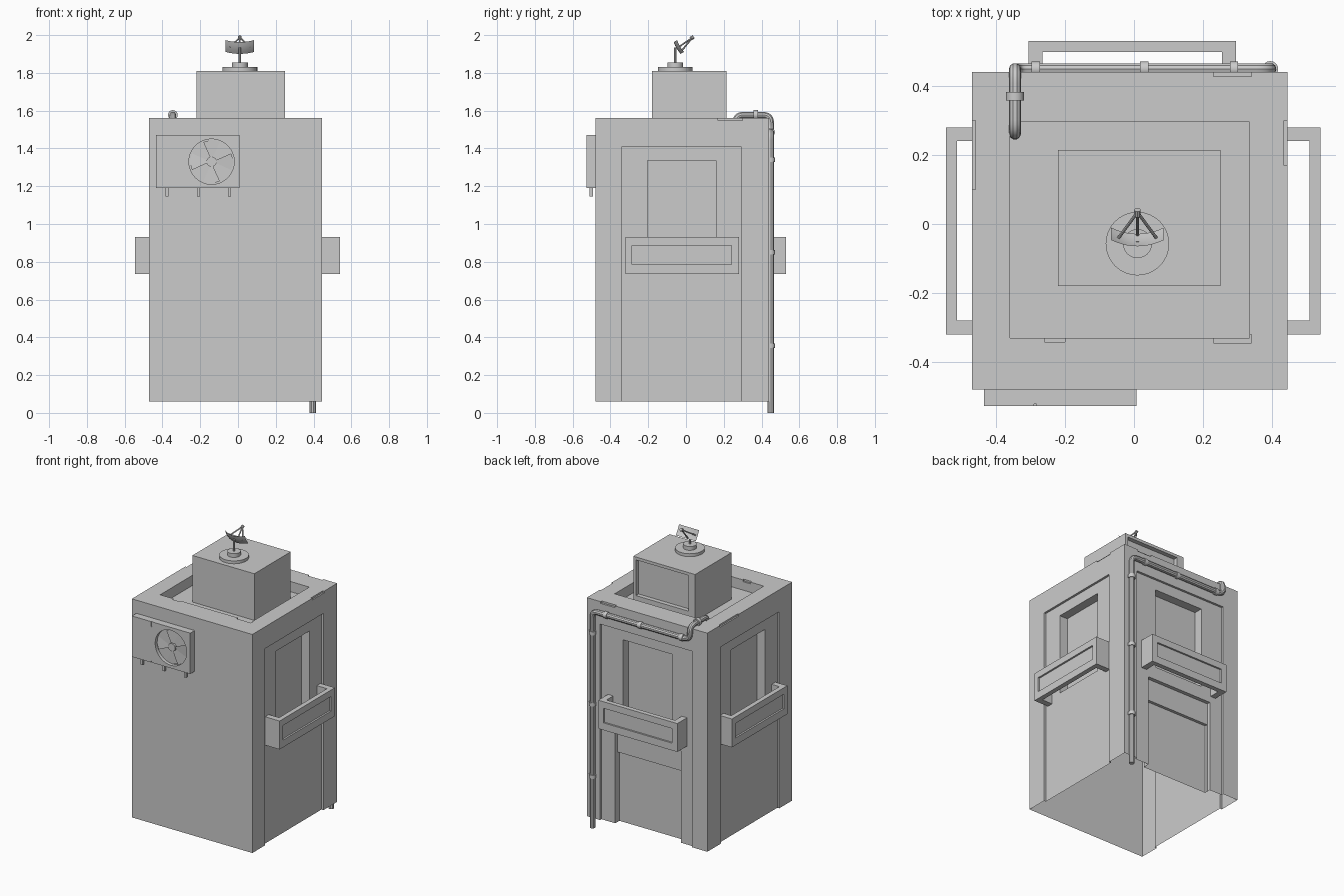
import bpy, bmesh, math
from mathutils import Vector, Matrix

if "Cube" in bpy.data.objects:
    bpy.data.objects.remove(bpy.data.objects["Cube"])


def new_object(name, bm):
    bmesh.ops.recalc_face_normals(bm, faces=bm.faces)
    me = bpy.data.meshes.new(name)
    bm.to_mesh(me)
    bm.free()
    ob = bpy.data.objects.new(name, me)
    bpy.context.collection.objects.link(ob)
    return ob


def box(name, x0, x1, y0, y1, z0, z1):
    bm = bmesh.new()
    m = Matrix.Translation(((x0 + x1) / 2, (y0 + y1) / 2, (z0 + z1) / 2)) @ Matrix.Diagonal((x1 - x0, y1 - y0, z1 - z0, 1))
    bmesh.ops.create_cube(bm, size=1, matrix=m)
    return new_object(name, bm)


def rod(name, a, b, r, seg=16):
    a, b = Vector(a), Vector(b)
    d = b - a
    bm = bmesh.new()
    m = Matrix.Translation((a + b) / 2) @ d.to_track_quat('Z', 'Y').to_matrix().to_4x4()
    bmesh.ops.create_cone(bm, cap_ends=True, segments=seg, radius1=r, radius2=r, depth=d.length, matrix=m)
    ob = new_object(name, bm)
    if seg > 8:
        smooth(ob)
    return ob


def activate(ob):
    bpy.ops.object.select_all(action='DESELECT')
    ob.select_set(True)
    bpy.context.view_layer.objects.active = ob


def smooth(ob):
    activate(ob)
    bpy.ops.object.shade_smooth_by_angle(angle=math.radians(35))


def cut_with(ob, cutter):
    cutter.hide_render = True
    mod = ob.modifiers.new("cut", 'BOOLEAN')
    mod.operation = 'DIFFERENCE'
    mod.solver = 'EXACT'
    mod.object = cutter
    activate(ob)
    bpy.ops.object.modifier_apply(modifier=mod.name)
    bpy.data.objects.remove(cutter)


def cut(ob, *dims):
    cut_with(ob, box("cutter", *dims))


# Tower body with roof well
X0, X1, Y0, Y1, TOP = -0.47, 0.445, -0.48, 0.44, 1.56
body = box("tower_body", X0, X1, Y0, Y1, 0.06, TOP)
cut(body, -0.36, 0.335, -0.33, 0.295, 1.49, 1.7)

# Side alcoves and windows
for face, s in ((X1, 1), (X0, -1)):
    for depth, y0, y1, z0, z1 in ((0.015, -0.34, 0.29, 0.0, 1.41), (0.075, -0.205, 0.16, 0.78, 1.335)):
        a, b = sorted((face - s * depth, face + s * 0.1))
        cut(body, a, b, y0, y1, z0, z1)
# Back alcove, window and stepped doorway
for depth, x0, x1, z0, z1 in ((0.015, -0.355, 0.345, 0, 1.405), (0.075, -0.19, 0.18, 0.78, 1.335),
                              (0.04, -0.26, 0.24, 0, 0.69), (0.06, -0.259, 0.239, 0, 0.54)):
    cut(body, x0, x1, Y1 - depth, Y1 + 0.1, z0, z1)
# Chipped parapet edges
for x0, x1, y0, y1 in ((0.23, 0.34, -0.345, -0.32), (-0.26, -0.2, -0.342, -0.32),
                       (-0.48, -0.46, 0.1, 0.3), (0.435, 0.46, 0.17, 0.3), (0.23, 0.34, 0.427, 0.46)):
    cut(body, x0, x1, y0, y1, TOP - 0.012, TOP + 0.05)
# Open underside
bm = bmesh.new()
bm.from_mesh(body.data)
bmesh.ops.delete(bm, geom=[f for f in bm.faces if f.normal.z < -0.9 and f.calc_center_median().z < 0.07], context='FACES')
bm.to_mesh(body.data)
bm.free()

# Balconies: bottomless three-sided rails with a sunken front panel
for name, face, s, out in (("right_balcony", X1, 1, 0.54), ("left_balcony", X0, -1, -0.545)):
    a, b = sorted((face - s * 0.015, out))
    ob = box(name, a, b, -0.32, 0.28, 0.735, 0.93)
    a, b = sorted((face - s * 0.1, out - s * 0.032))
    cut(ob, a, b, -0.28, 0.24, 0.6, 1.1)
    a, b = sorted((out - s * 0.012, out + s * 0.1))
    cut(ob, a, b, -0.285, 0.24, 0.785, 0.885)
ob = box("back_balcony", -0.305, 0.295, Y1 - 0.015, 0.53, 0.735, 0.93)
cut(ob, -0.265, 0.255, 0.3, 0.498, 0.6, 1.1)
cut(ob, -0.265, 0.255, 0.518, 0.6, 0.785, 0.885)

# Roof hut with sunken back opening
hut = box("roof_hut", -0.22, 0.25, -0.18, 0.215, 1.49, 1.81)
cut(hut, -0.17, 0.23, 0.185, 0.3, 1.545, 1.79)

# Air conditioner with sunken fan
unit = box("air_conditioner", -0.435, 0.007, -0.528, -0.48, 1.19, 1.47)
FX, FZ, FR = -0.14, 1.33, 0.12
cut_with(unit, rod("cutter", (FX, -0.6, FZ), (FX, -0.505, FZ), FR, 32))
for z0, z1 in ((1.435, 1.5), (1.18, 1.2)):
    cut(unit, -0.29, -0.283, -0.6, -0.522, z0, z1)
rod("fan_hub", (FX, -0.52, FZ), (FX, -0.5, FZ), 0.027)
for i in range(4):
    bm = bmesh.new()
    a = i * math.pi / 2
    pts = []
    for r, da in ((0.02, -0.3), (0.112, -0.4), (0.117, 0), (0.112, 0.4), (0.02, 0.3)):
        pts.append(bm.verts.new((FX + r * math.cos(a + da), -0.512 - 0.006 * da, FZ + r * math.sin(a + da))))
    f = bm.faces.new(pts)
    bmesh.ops.solidify(bm, geom=[f], thickness=0.004)
    new_object("fan_blade", bm)
for x in (-0.375, -0.21, -0.045):
    box("unit_foot", x - 0.008, x + 0.008, -0.51, -0.493, 1.145, 1.19)

# Drain pipe with rounded elbows
PY, PZ, RZ = 0.449, 1.485, 1.577
corners = [Vector(p) for p in ((0.395, PY, 0), (0.395, PY, PZ), (-0.345, PY, PZ), (-0.345, PY, RZ),
                               (-0.345, 0.262, RZ), (-0.345, 0.262, 1.49))]
path = [corners[0]]
for p, q, r in zip(corners, corners[1:], corners[2:]):
    a, b = q + (p - q).normalized() * 0.042, q + (r - q).normalized() * 0.042
    for i in range(7):
        t = i / 6
        path.append(a * (1 - t) ** 2 + q * 2 * t * (1 - t) + b * t * t)
path.append(corners[-1])
cu = bpy.data.curves.new("drain_pipe", 'CURVE')
cu.dimensions = '3D'
cu.bevel_depth = 0.0175
cu.bevel_resolution = 3
cu.use_fill_caps = True
sp = cu.splines.new('POLY')
sp.points.add(len(path) - 1)
for pt, v in zip(sp.points, path):
    pt.co = (*v, 1)
pipe = bpy.data.objects.new("drain_pipe", cu)
bpy.context.collection.objects.link(pipe)
activate(pipe)
bpy.ops.object.convert(target='MESH')
smooth(bpy.context.object)
# Pipe collars
for z in (0.355, 0.85, 1.34):
    rod("pipe_collar", (0.395, PY, z - 0.012), (0.395, PY, z + 0.012), 0.023)
for x in (-0.285, 0.03, 0.29):
    rod("pipe_collar", (x - 0.012, PY, PZ), (x + 0.012, PY, PZ), 0.022)
rod("pipe_collar", (-0.345, 0.358, RZ), (-0.345, 0.382, RZ), 0.026)

# Antenna base and mast
CX, CY = 0.01, -0.057
rod("antenna_base", (CX, CY, 1.81), (CX, CY, 1.83), 0.092, 32)
rod("antenna_collar", (CX, CY, 1.83), (CX, CY, 1.856), 0.042, 24)
rod("antenna_mast", (CX, CY, 1.85), (CX, CY, 1.935), 0.007, 10)

# Curved reflector, tilted up and facing back
up, nrm = Vector((0, -0.5, 0.866)), Vector((0, 0.866, 0.5))
center = Vector((CX, -0.05, 1.93))
def on_dish(u, v):
    return center + Vector((u, 0, 0)) + up * v + nrm * (u * u * 3.6 + v * v * 3)
N, M = 10, 4
bm = bmesh.new()
g = [[bm.verts.new(on_dish(0.076 * (2 * i / N - 1), 0.036 * (2 * j / M - 1))) for j in range(M + 1)] for i in range(N + 1)]
for i in range(N):
    for j in range(M):
        bm.faces.new((g[i][j], g[i + 1][j], g[i + 1][j + 1], g[i][j + 1]))
bmesh.ops.solidify(bm, geom=bm.faces[:], thickness=0.008)
smooth(new_object("antenna_reflector", bm))
# Feed arms and receiver
focus = Vector((CX, 0.034, 1.987))
for u, v in ((-0.055, 0), (0.055, 0), (0, -0.03)):
    rod("feed_arm", on_dish(u, v), focus, 0.0045, 8)
rod("receiver", focus - nrm * 0.012, focus + nrm * 0.008, 0.01, 10)
